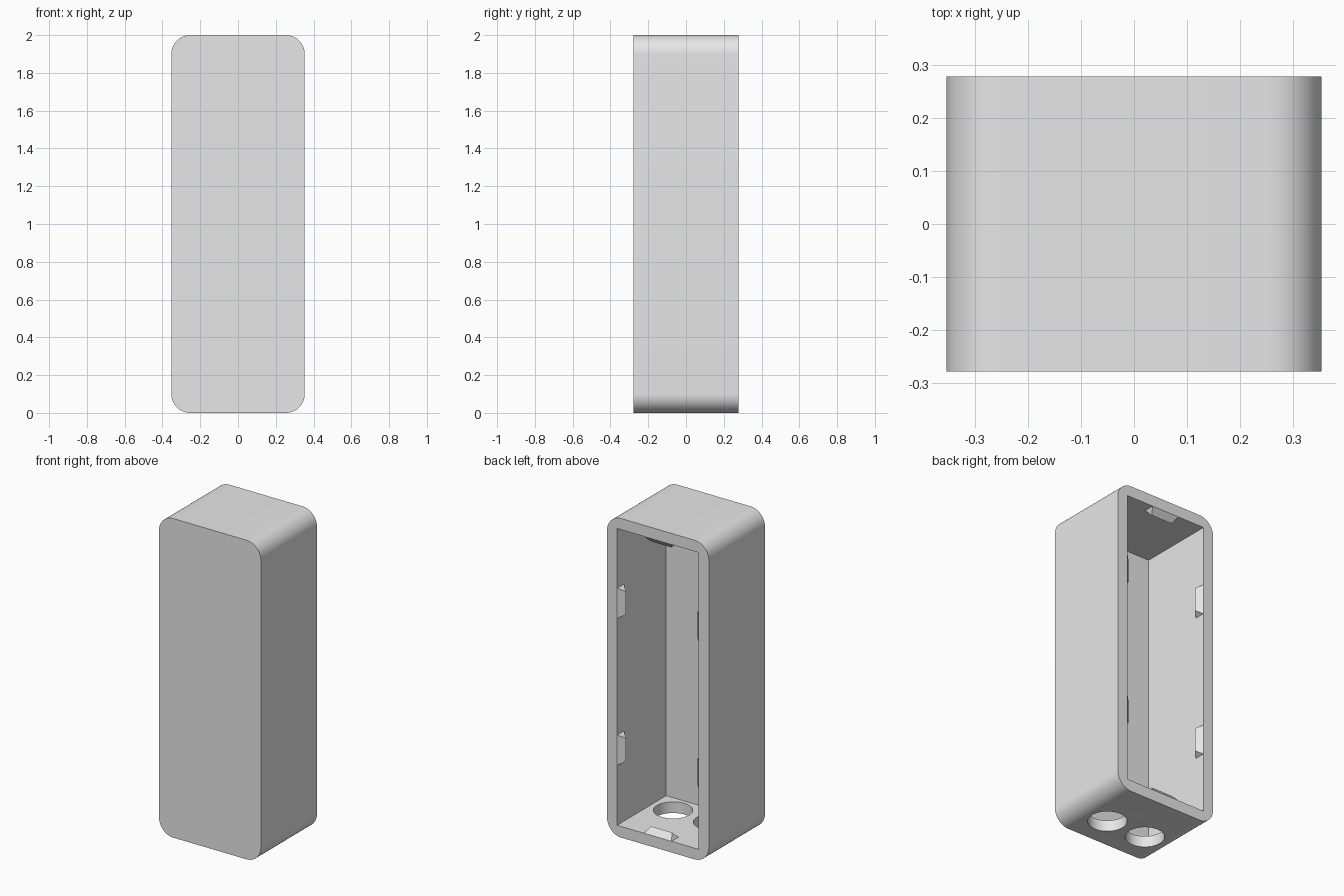
import bpy, bmesh
from math import sin, cos, pi
from mathutils import Matrix, Vector

if "Cube" in bpy.data.objects:
    bpy.data.objects.remove(bpy.data.objects["Cube"])

W, D, H = 0.706, 0.556, 2.0      # outer size
WALL, RADIUS = 0.07, 0.1         # wall thickness and corner radius
HOLE_R, HOLE_X, HOLE_Y = 0.112, 0.139, -0.07

grey = bpy.data.materials.new("light_grey")
grey.use_nodes = True
grey.diffuse_color = (0.8, 0.8, 0.8, 1)
grey.node_tree.nodes["Principled BSDF"].inputs["Base Color"].default_value = (0.8, 0.8, 0.8, 1)


def make(name, bm, helper=False):
    bmesh.ops.recalc_face_normals(bm, faces=bm.faces)
    mesh = bpy.data.meshes.new(name)
    bm.to_mesh(mesh)
    bm.free()
    mesh.materials.append(grey)
    ob = bpy.data.objects.new(name, mesh)
    bpy.context.collection.objects.link(ob)
    ob.hide_render = helper
    return ob


def extrude(points, direction):
    bm = bmesh.new()
    face = bm.faces.new([bm.verts.new(p) for p in points])
    geom = bmesh.ops.extrude_face_region(bm, geom=[face])["geom"]
    bmesh.ops.translate(bm, vec=direction,
                        verts=[v for v in geom if isinstance(v, bmesh.types.BMVert)])
    return bm


# Case: rounded rectangle pushed through from front to back
outline = []
corners = [(1, 1), (-1, 1), (-1, -1), (1, -1)]
for i, (sx, sz) in enumerate(corners):
    for k in range(17):
        a = (i + k / 16) * pi / 2
        outline.append((sx * (W / 2 - RADIUS) + RADIUS * cos(a), -D / 2,
                        H / 2 + sz * (H / 2 - RADIUS) + RADIUS * sin(a)))
case = make("case", extrude(outline, (0, D, 0)))

# Cutters: open cavity at the back, two round holes in the floor
x, z, front = W / 2 - WALL, H / 2 - WALL, -D / 2 + WALL
cutters = [make("cavity_cutter", extrude(
    [(sx * x, front, H / 2 + sz * z) for sx, sz in corners], (0, D, 0)), True)]
for side, sx in (("left", 1), ("right", -1)):
    bm = bmesh.new()
    bmesh.ops.create_cone(bm, cap_ends=True, segments=64, radius1=HOLE_R, radius2=HOLE_R,
                          depth=WALL * 3, matrix=Matrix.Translation((sx * HOLE_X, HOLE_Y, WALL / 2)))
    cutters.append(make(side + "_hole_cutter", bm, True))

bpy.context.view_layer.objects.active = case
case.select_set(True)
for cutter in cutters:
    mod = case.modifiers.new(cutter.name, "BOOLEAN")
    mod.operation, mod.solver, mod.object = "DIFFERENCE", "EXACT", cutter
    bpy.ops.object.modifier_apply(modifier=mod.name)
for cutter in cutters:
    bpy.data.objects.remove(cutter)
bpy.ops.object.shade_smooth_by_angle(angle=pi / 6)


# Snap ridges: short tapered wedges around the inside of the rim
def ridge(name, base, inward):
    along = Vector((0, 1, 0)).cross(inward)
    bm = bmesh.new()
    ends = []
    for s in (1, -1):
        ends.append([bm.verts.new(base + along * s * half + inward * height - Vector((0, depth, 0)))
                     for half, height, depth in
                     ((0.095, 0, 0), (0.073, 0.037, 0.034), (0.095, 0, 0.068))])
    a, b = ends
    bm.faces.new(a)
    bm.faces.new(b[::-1])
    for i in range(3):
        j = (i + 1) % 3
        bm.faces.new((a[i], b[i], b[j], a[j]))
    make(name, bm)


back = D / 2
for side, sx in (("left", 1), ("right", -1)):
    for level, rz in (("lower", 0.54), ("upper", 1.46)):
        ridge(f"{side}_{level}_ridge", Vector((sx * x, back, rz)), Vector((-sx, 0, 0)))
ridge("bottom_ridge", Vector((0, back, WALL)), Vector((0, 0, 1)))
ridge("top_ridge", Vector((0, back, H - WALL)), Vector((0, 0, -1)))
